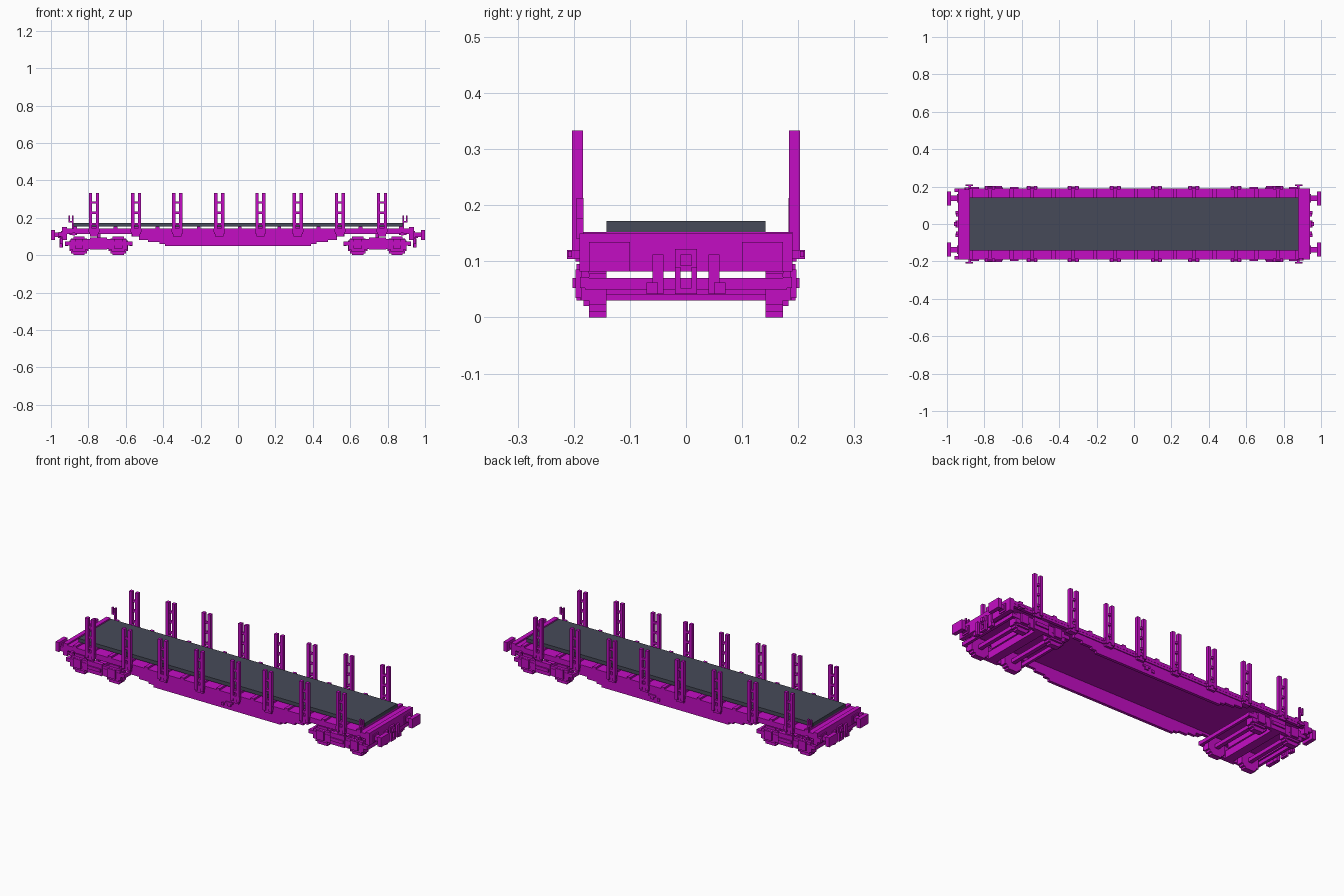
import bpy, bmesh
from mathutils import Vector

if "Cube" in bpy.data.objects:
    bpy.data.objects.remove(bpy.data.objects["Cube"], do_unlink=True)


def material(name, rgb):
    m = bpy.data.materials.new(name)
    m.use_nodes = True
    m.diffuse_color = (*rgb, 1)
    m.node_tree.nodes["Principled BSDF"].inputs["Base Color"].default_value = (*rgb, 1)
    return m


MAGENTA = material("magenta paint", (0.55, 0.004, 0.55))
SLATE = material("slate deck", (0.061, 0.068, 0.098))


def build(name, boxes, mat=MAGENTA):
    """One object from boxes given as (x0, x1, y0, y1, z0, z1)."""
    bm = bmesh.new()
    for x0, x1, y0, y1, z0, z1 in boxes:
        size = Vector((abs(x1 - x0), abs(y1 - y0), z1 - z0))
        mid = Vector((x0 + x1, y0 + y1, z0 + z1)) / 2
        for v in bmesh.ops.create_cube(bm, size=1)["verts"]:
            v.co = v.co * size + mid
    mesh = bpy.data.meshes.new(name)
    bm.to_mesh(mesh)
    bm.free()
    mesh.materials.append(mat)
    ob = bpy.data.objects.new(name, mesh)
    bpy.context.collection.objects.link(ob)
    return ob


def mirror_y(boxes):
    return boxes + [(a, b, -d, -c, e, f) for a, b, c, d, e, f in boxes]


def mirror_x(boxes):
    return boxes + [(-b, -a, c, d, e, f) for a, b, c, d, e, f in boxes]


def turn(boxes):
    """Repeat at the opposite corner."""
    return boxes + [(-b, -a, -d, -c, e, f) for a, b, c, d, e, f in boxes]


STAKES = (-0.77, -0.545, -0.325, -0.10, 0.12, 0.32, 0.545, 0.77)
RIBS = (-0.655, -0.43, -0.21, 0.01, 0.22, 0.43, 0.655)

# Load deck and the cross ribs that carry it
build("deck", [(-0.88, 0.88, -0.142, 0.142, 0.152, 0.172)], SLATE)
build("cross_ribs", [(x - 0.01, x + 0.01, -0.19, 0.19, 0.141, 0.152)
                     for x in STAKES + RIBS + (-0.87, 0.87)])

# Floor, side beams and end beams
build("floor", [(-0.935, 0.935, -0.19, 0.19, 0.125, 0.142)])
build("side_beams", mirror_y([(-0.935, 0.935, 0.172, 0.189, 0.112, 0.13)]))
build("end_beams", mirror_x([(0.915, 0.94, -0.19, 0.19, 0.082, 0.15)]))
build("inner_cross_beams", mirror_x([(0.735, 0.755, -0.172, 0.172, 0.09, 0.13)]))

# Stepped fish-belly side girders
belly = []
top = 0.12
for half, z in ((0.57, 0.10), (0.53, 0.082), (0.48, 0.07), (0.42, 0.06), (0.39, 0.048)):
    belly.append((-half, half, 0.168, 0.184, z, top))
    top = z
build("side_girders", mirror_y(belly))

# Stakes: paired posts with rungs and a pocket at the foot
posts, pockets = [], []
for x in STAKES:
    for s in (-1, 1):
        c = x + s * 0.0185
        posts.append((c - 0.009, c + 0.009, 0.184, 0.203, 0.112, 0.333))
    for z in (0.16, 0.22, 0.275):
        posts.append((x - 0.012, x + 0.012, 0.187, 0.199, z, z + 0.012))
    pockets += [(x - 0.022, x + 0.022, 0.184, 0.197, 0.10, 0.125),
                (x - 0.03, x + 0.03, 0.184, 0.2, 0.125, 0.142)]
build("stakes", mirror_y(posts))
build("stake_pockets", mirror_y(pockets))

# Small fittings on the girders
build("girder_fittings", mirror_y([(0.055, 0.10, 0.183, 0.19, 0.082, 0.092),
                                   (0.067, 0.088, 0.183, 0.19, 0.068, 0.082),
                                   (0.03, 0.045, 0.183, 0.19, 0.065, 0.08)]))

# Bogies
for side, cx in (("left", 0.745), ("right", -0.745)):
    frame = [(cx - 0.18, cx + 0.18, 0.173, 0.189, 0.052, 0.072),
             (cx - 0.15, cx + 0.15, 0.173, 0.187, 0.07, 0.086),
             (cx - 0.07, cx + 0.07, 0.173, 0.189, 0.032, 0.054),
             (cx - 0.045, cx + 0.045, 0.173, 0.195, 0.03, 0.095),
             (cx - 0.04, cx + 0.04, 0.187, 0.202, 0.052, 0.07)]
    wheels, axles = [], []
    for wx in (cx - 0.105, cx + 0.105):
        frame += [(wx - 0.05, wx + 0.05, 0.173, 0.187, 0.03, 0.054),
                  (wx - 0.035, wx + 0.035, 0.173, 0.183, 0.02, 0.03),
                  (wx - 0.022, wx + 0.022, 0.183, 0.197, 0.035, 0.085)]
        wheels += [(wx - 0.03, wx + 0.03, 0.142, 0.173, 0, 0.10),
                   (wx - 0.042, wx + 0.042, 0.142, 0.173, 0.01, 0.09),
                   (wx - 0.052, wx + 0.052, 0.142, 0.173, 0.022, 0.078)]
        axles.append((wx - 0.011, wx + 0.011, -0.145, 0.145, 0.04, 0.06))
    build(side + "_bogie_frame", mirror_y(frame))
    build(side + "_wheels", mirror_y(wheels))
    build(side + "_axles", axles)
    build(side + "_bogie_beams", [
        (cx - 0.18, cx - 0.165, -0.18, 0.18, 0.05, 0.07),
        (cx + 0.165, cx + 0.18, -0.18, 0.18, 0.05, 0.07),
        (cx - 0.025, cx + 0.025, -0.18, 0.18, 0.03, 0.07)])

# Buffers: base plate, shank and head
build("buffers", mirror_x(mirror_y([
    (0.938, 0.946, 0.115, 0.16, 0.088, 0.13),
    (0.94, 0.98, 0.123, 0.152, 0.097, 0.12),
    (0.978, 1.0, 0.10, 0.173, 0.082, 0.134)])))

# Coupling hook with hanging link
build("couplings", mirror_x([(0.935, 0.95, -0.02, 0.02, 0.082, 0.122),
                             (0.945, 0.962, -0.01, 0.01, 0.092, 0.112)]
                            + mirror_y([(0.94, 0.955, 0.01, 0.02, 0.042, 0.09)])
                            + [(0.94, 0.955, -0.012, 0.012, 0.042, 0.052)]))

# Brake hoses
build("brake_hoses", mirror_x(mirror_y([(0.935, 0.952, 0.04, 0.06, 0.042, 0.112),
                                        (0.938, 0.955, 0.05, 0.07, 0.042, 0.062)])))

# Corner shunting handles and lamp brackets
build("side_handles", mirror_x(mirror_y([(0.872, 0.886, 0.185, 0.212, 0.104, 0.12),
                                         (0.86, 0.90, 0.203, 0.21, 0.108, 0.118)])))
build("corner_steps", mirror_y([(-0.96, -0.935, 0.172, 0.19, 0.10, 0.125)]))
build("lamp_brackets", turn([(0.88, 0.888, -0.195, -0.183, 0.14, 0.213),
                             (0.897, 0.905, -0.195, -0.183, 0.18, 0.213),
                             (0.88, 0.905, -0.195, -0.183, 0.175, 0.183)]))
